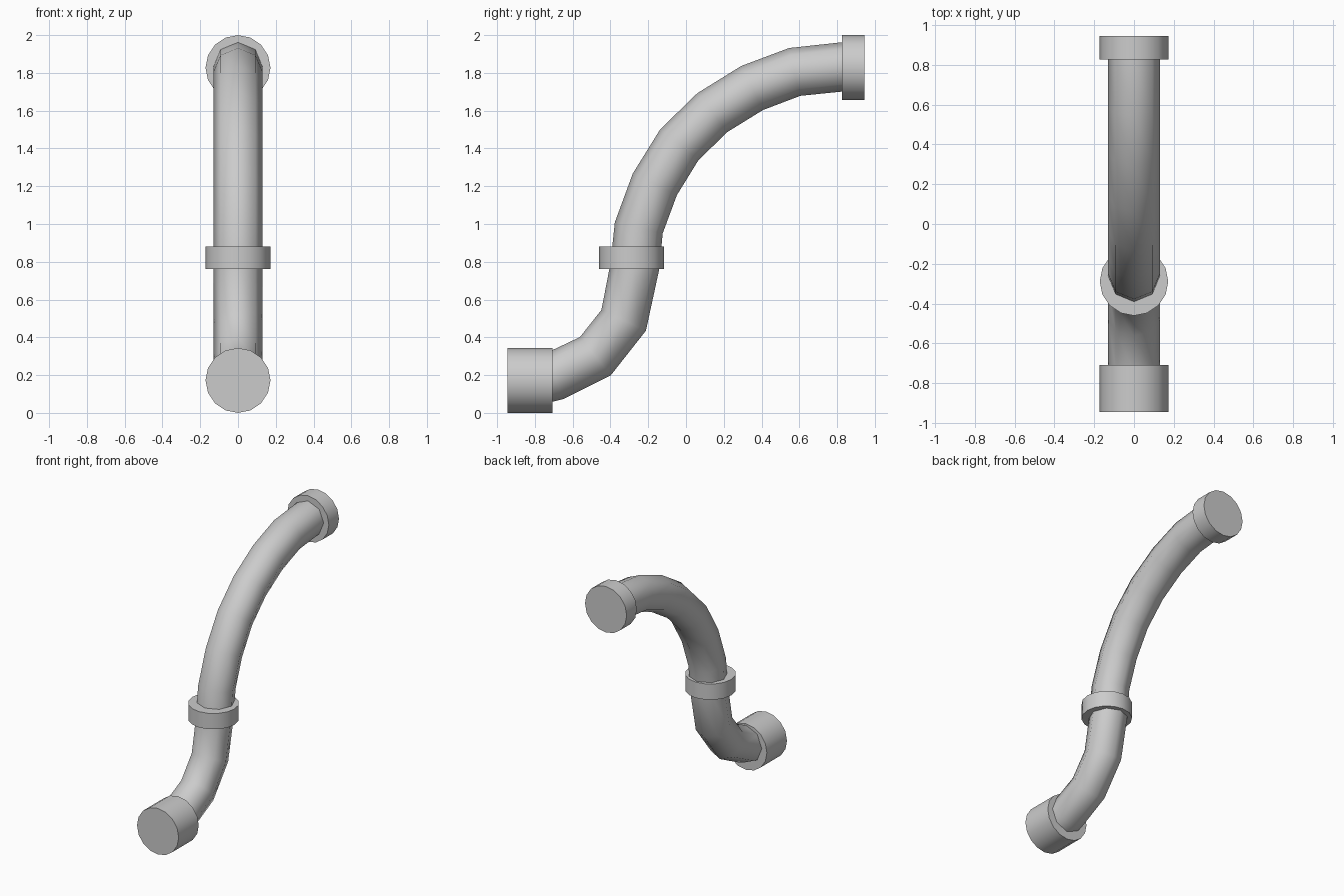
import bpy, bmesh, math
from mathutils import Vector

cube = bpy.data.objects.get("Cube")
if cube:
    bpy.data.objects.remove(cube, do_unlink=True)

GREY = (0.6, 0.6, 0.6, 1.0)
mat = bpy.data.materials.new("light grey metal")
mat.use_nodes = True
mat.diffuse_color = GREY
mat.node_tree.nodes["Principled BSDF"].inputs["Base Color"].default_value = GREY


def sweep(name, path, radius, sides):
    """Tube with mitred rings along a path of (y, z) points, capped at both ends."""
    pts = [Vector((0, y, z)) for y, z in path]
    side = Vector((1, 0, 0))
    bm = bmesh.new()
    rings = []
    for i, p in enumerate(pts):
        before, after = pts[max(i - 1, 0)], pts[min(i + 1, len(pts) - 1)]
        tangent = ((p - before).normalized() + (after - p).normalized()).normalized()
        up = side.cross(tangent)
        angles = [math.tau * k / sides for k in range(sides)]
        rings.append([bm.verts.new(p + radius * (math.cos(a) * side + math.sin(a) * up))
                      for a in angles])
    for low, high in zip(rings, rings[1:]):
        for k in range(sides):
            n = (k + 1) % sides
            bm.faces.new((low[k], low[n], high[n], high[k]))
    bm.faces.new(rings[0])
    bm.faces.new(rings[-1])
    bmesh.ops.recalc_face_normals(bm, faces=bm.faces)
    mesh = bpy.data.meshes.new(name)
    bm.to_mesh(mesh)
    bm.free()
    mesh.materials.append(mat)
    obj = bpy.data.objects.new(name, mesh)
    bpy.context.collection.objects.link(obj)
    bpy.ops.object.select_all(action="DESELECT")
    obj.select_set(True)
    bpy.context.view_layer.objects.active = obj
    bpy.ops.object.shade_smooth_by_angle(angle=math.radians(60))
    return obj


# Bent pipes
PIPE_R = 0.13
sweep("lower_pipe", [(-0.78, 0.175), (-0.695, 0.195), (-0.48, 0.30),
                     (-0.33, 0.49), (-0.27, 0.78), (-0.267, 0.83)], PIPE_R, 8)
sweep("upper_pipe", [(-0.268, 0.80), (-0.25, 0.98), (-0.165, 1.21), (-0.035, 1.42),
                     (0.14, 1.59), (0.35, 1.72), (0.575, 1.805),
                     (0.83, 1.832), (0.88, 1.832)], PIPE_R, 8)

# Joint collars and end flanges
FLANGE_R = 0.172
sweep("middle_collar", [(-0.288, 0.762), (-0.288, 0.88)], FLANGE_R, 16)
sweep("top_flange", [(0.825, 1.828), (0.945, 1.828)], FLANGE_R, 16)
sweep("bottom_outer_flange", [(-0.945, 0.172), (-0.827, 0.172)], FLANGE_R, 16)
sweep("bottom_inner_flange", [(-0.827, 0.172), (-0.708, 0.172)], FLANGE_R, 16)
